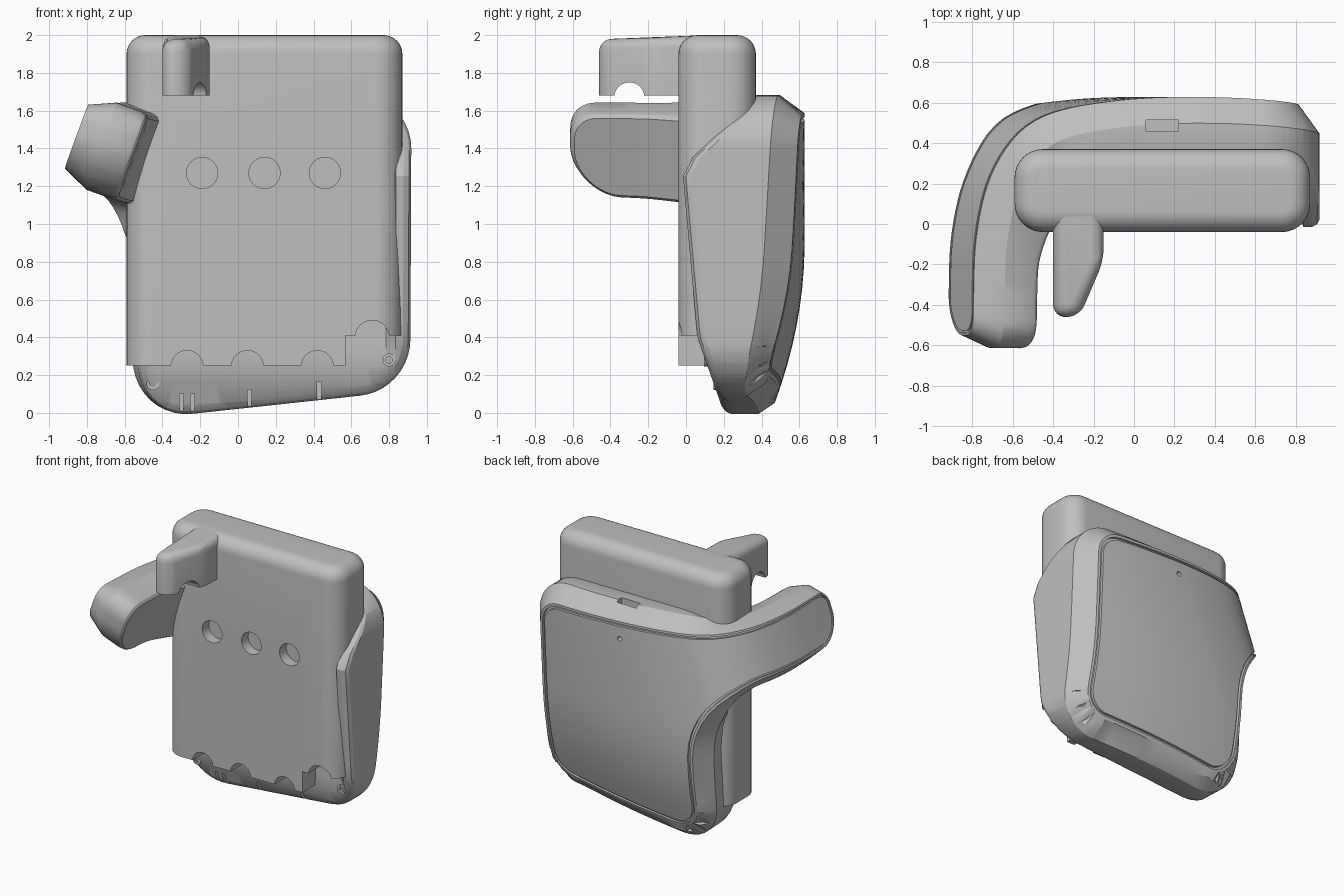
import bpy, bmesh, math
from mathutils import Vector, Matrix

if "Cube" in bpy.data.objects:
    bpy.data.objects.remove(bpy.data.objects["Cube"])

grey = bpy.data.materials.new("plain grey")
grey.use_nodes = True
grey.diffuse_color = (0.52, 0.52, 0.52, 1)
grey.node_tree.nodes["Principled BSDF"].inputs["Base Color"].default_value = (0.52, 0.52, 0.52, 1)


def finish(bm, name):
    bmesh.ops.recalc_face_normals(bm, faces=bm.faces)
    me = bpy.data.meshes.new(name)
    bm.to_mesh(me)
    bm.free()
    me.materials.append(grey)
    ob = bpy.data.objects.new(name, me)
    bpy.context.collection.objects.link(ob)
    return ob


def activate(ob):
    bpy.ops.object.select_all(action='DESELECT')
    ob.select_set(True)
    bpy.context.view_layer.objects.active = ob


def box(lo, hi):
    bm = bmesh.new()
    lo, hi = Vector(lo), Vector(hi)
    m = Matrix.Translation((lo + hi) / 2) @ Matrix.Diagonal((*(hi - lo), 1))
    bmesh.ops.create_cube(bm, size=1, matrix=m)
    return bm


def rod(centre, r, length, axis='Y'):
    bm = bmesh.new()
    turn = Matrix.Rotation(math.pi / 2, 4, 'X' if axis == 'Y' else 'Y')
    bmesh.ops.create_cone(bm, cap_ends=True, segments=32, radius1=r, radius2=r,
                          depth=length, matrix=Matrix.Translation(centre) @ turn)
    return bm


def cut(ob, cutter_bm):
    cutter = finish(cutter_bm, "cutter")
    cutter.hide_render = True
    mod = ob.modifiers.new("cut", 'BOOLEAN')
    mod.object, mod.operation, mod.solver = cutter, 'DIFFERENCE', 'EXACT'
    activate(ob)
    bpy.ops.object.modifier_apply(modifier=mod.name)
    bpy.data.objects.remove(cutter)


def round_edges(bm, edges, offset):
    bmesh.ops.bevel(bm, geom=edges, offset=offset, segments=8, profile=0.5, affect='EDGES')


def lerp_table(table, t):
    for (a, p), (b, q) in zip(table, table[1:]):
        if t <= b:
            return p + (q - p) * max(0, (t - a) / (b - a))
    return table[-1][1]


def smooth(a, b, t):
    t = min(1, max(0, (t - a) / (b - a)))
    return t * t * (3 - 2 * t)


# Bend of the shell seen from above: heading in degrees along its length
BEND = [(-0.9, -9), (0, 2), (0.4, 10), (0.55, 19), (0.8, 52), (1.1, 75), (1.45, 88), (2, 90)]
FRONT = [(0, 0.2), (0.06, 0.18), (0.4, 0.06), (1.3, -0.02), (1.6, 0.3), (1.7, 0.34)]
STEP = 0.01


def walk(sign):
    p, pts = Vector((0, 0.625)), []
    for i in range(220):
        pts.append(p.copy())
        a = math.radians(lerp_table(BEND, sign * (i + 0.5) * STEP))
        p += sign * STEP * Vector((-math.cos(a), -math.sin(a)))
    return pts


ARM_SIDE, FAR_SIDE = walk(1), walk(-1)


def shell_point(u, w, z):
    """Wrap a flat point (length, depth layer, height) round the bend."""
    lean = 0.37 * (z - 1.25)
    v = u - lean
    pts, f = (ARM_SIDE if v < 0 else FAR_SIDE), abs(v) / STEP
    i = min(int(f), len(pts) - 2)
    c = pts[i].lerp(pts[i + 1], f - i)
    a = max(0, math.radians(lerp_table(BEND, -v)))
    bulge = (0.22 if w < 0.05 else 0.14) * max(0, 0.9 - z) ** 2
    front = lerp_table(FRONT, z)
    if u < 0.8 and z > 0.3:
        front = max(front, 0.12)
    t = smooth(0.15, 0.55, -v)
    arm = 0.3 + 0.06 * smooth(1.5, 1.0, -v)
    full = (c.y - bulge - front) * (1 - t) + arm * t
    d = w if w < 0.5 else full - (1 - w)
    return Vector((c.x + lean + d * math.sin(a), c.y - bulge - d * math.cos(a),
                   z - 0.36 * d * math.sin(a) ** 2))


def fillet(corners, n=10):
    out = []
    for i, (x, z, r) in enumerate(corners):
        p = Vector((x, z))
        a = (Vector(corners[i - 1][:2]) - p).normalized()
        b = (Vector(corners[(i + 1) % len(corners)][:2]) - p).normalized()
        half = a.angle(b) / 2
        mid = p + (a + b).normalized() * r / math.sin(half)
        p0, p1 = p + a * r / math.tan(half), p + b * r / math.tan(half)
        s, e = p0 - mid, p1 - mid
        ang = math.atan2(s.x * e.y - s.y * e.x, s.dot(e))
        for k in range(n + 1):
            out.append(mid + Matrix.Rotation(ang * k / n, 2) @ s)
    return out


# Shell: body and side arm share one outline, stacked in depth layers
outline = fillet([(0.92, 0.12, 0.3), (0.92, 1.68, 0.28), (-1.69, 1.69, 0.2),
                  (-1.85, 1.25, 0.2), (-0.58, 1.19, 0.52), (-0.57, -0.04, 0.3)])
normals = []
for i, p in enumerate(outline):
    t = (outline[(i + 1) % len(outline)] - outline[i - 1]).normalized()
    normals.append(Vector((-t.y, t.x)))
LAYERS = [(0.145, 0), (0.145, 0.02), (0.125, 0.02), (0.125, 0), (0.105, 0),
          (0, 0.13), (0, 0.96), (0.012, 0.985), (0.04, 1)]
bm = bmesh.new()
rings = []
for inset, w in LAYERS:
    ring = []
    for p, n in zip(outline, normals):
        q = p + n * inset * (1 - 0.45 * smooth(0.5, 1.2, -p.x))
        ring.append(bm.verts.new((q.x, w, q.y)))
    rings.append(ring)
for r0, r1 in zip(rings, rings[1:]):
    for i in range(len(r0)):
        bm.faces.new((r0[i - 1], r0[i], r1[i], r1[i - 1]))
bm.faces.new(rings[0])
bm.faces.new(rings[-1])
for axis, start, count, gap in (((1, 0, 0), -1.81, 55, 0.05), ((0, 0, 1), 0.053, 17, 0.1)):
    for i in range(count):
        co = Vector(axis) * (start + i * gap)
        bmesh.ops.bisect_plane(bm, geom=bm.verts[:] + bm.edges[:] + bm.faces[:],
                               plane_co=co, plane_no=axis, dist=1e-5)
for v in bm.verts:
    v.co = shell_point(*v.co)
bmesh.ops.triangulate(bm, faces=[f for f in bm.faces if len(f.verts) > 4])
shell = finish(bm, "curved_shell_with_arm")

# Port on top, pinhole in the back panel, drain slots along the bottom
cut(shell, box((0.06, 0.46, 1.55), (0.22, 0.515, 1.8)))
cut(shell, rod((0.12, 0.62, 1.46), 0.018, 0.1))
for x, top in ((-0.3, 0.1), (-0.24, 0.1), (0.06, 0.125), (0.43, 0.165)):
    cut(shell, box((x - 0.011, 0, -0.1), (x + 0.011, 0.21, top)))

# Mounting block with rounded sides and top
bm = box((-0.59, -0.04, 0.25), (0.87, 0.37, 2.0))
round_edges(bm, [e for e in bm.edges if abs(e.verts[0].co.z - e.verts[1].co.z) > 1], 0.14)
round_edges(bm, [e for e in bm.edges if min(v.co.z for v in e.verts) > 1.99], 0.1)
block = finish(bm, "mounting_block")
for x in (-0.19, 0.14, 0.46):
    cut(block, rod((x, -0.04, 1.27), 0.083, 0.16))
for x in (-0.27, 0.05, 0.42):
    cut(block, rod((x, 0.15, 0.245), 0.085, 1))
cut(block, box((0.57, -0.5, 0), (1, 0.6, 0.41)))
cut(block, rod((0.71, 0.15, 0.4), 0.09, 1))

# Hook on the block's front, with a notch underneath
bm = bmesh.new()
plan = [(-0.4, 0.06), (-0.4, -0.46), (-0.27, -0.46), (-0.15, -0.18), (-0.15, 0.06)]
base = bm.faces.new([bm.verts.new((x, y, 1.68)) for x, y in plan])
top = bmesh.ops.extrude_face_region(bm, geom=[base])
for v in top["geom"]:
    if isinstance(v, bmesh.types.BMVert):
        v.co.z = 1.975 if v.co.y < -0.4 else 1.998
round_edges(bm, [e for e in bm.edges if max(v.co.z for v in e.verts) > 1.8
                 and min(v.co.y for v in e.verts) < 0], 0.063)
hook = finish(bm, "front_hook")
cut(hook, rod((-0.27, -0.3, 1.67), 0.08, 1, 'X'))

# Screws with sunken heads
for x, z, y, side in ((-0.45, 0.155, 0.145, "right"), (0.8, 0.28, 0.095, "left")):
    screw = finish(rod((x, y + 0.05, z), 0.034, 0.1), side + "_screw")
    cut(screw, rod((x, y, z), 0.018, 0.04))

for ob in (shell, block, hook):
    activate(ob)
    bpy.ops.object.shade_smooth_by_angle(angle=math.radians(25))
